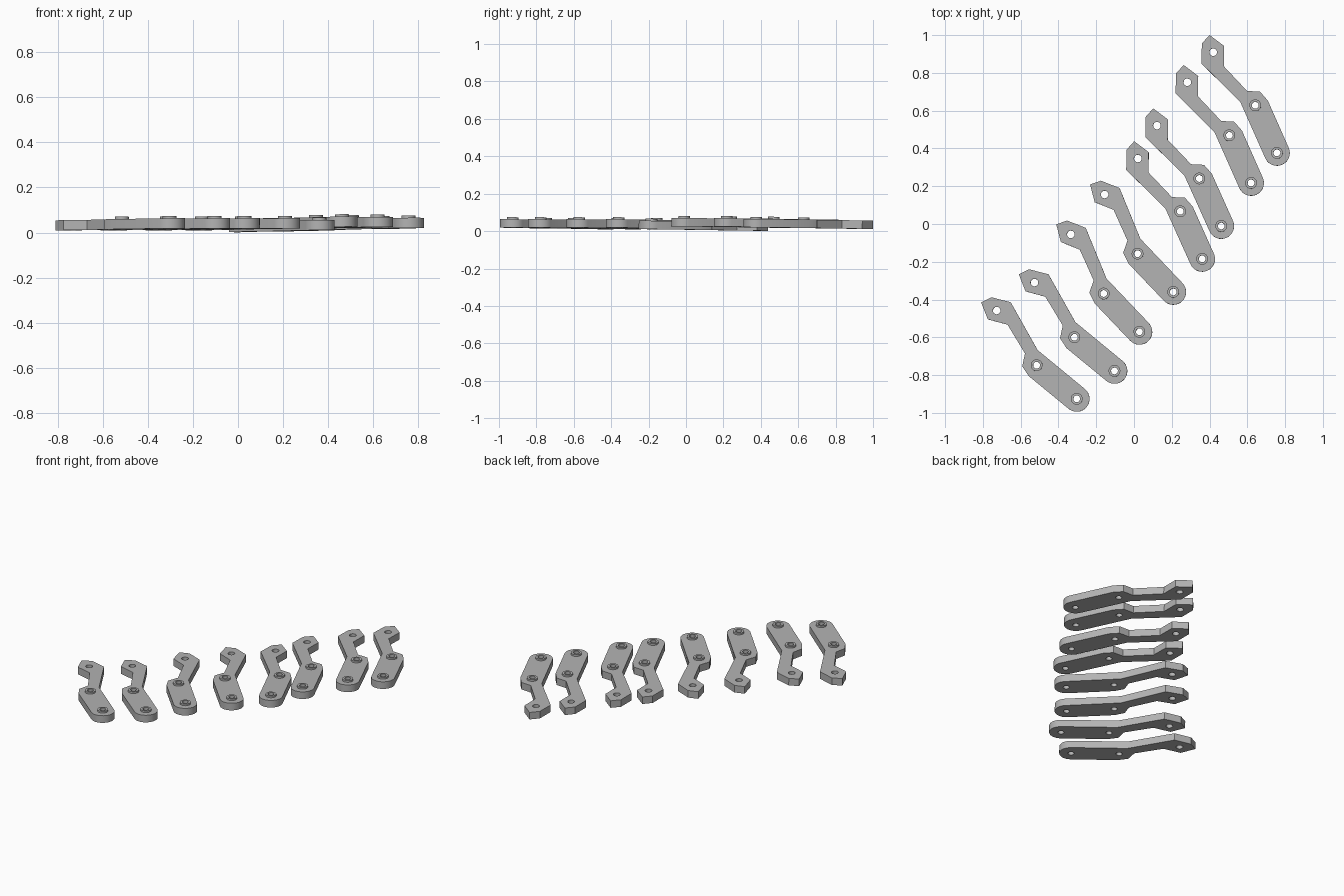
import bpy
from math import sin, cos, pi, radians
from mathutils import Matrix, Vector

cube = bpy.data.objects.get("Cube")
if cube:
    bpy.data.objects.remove(cube)

# One flat grey for everything
grey = bpy.data.materials.new("plain_grey")
grey.use_nodes = True
tone = (0.45, 0.45, 0.45, 1)
grey.diffuse_color = tone
grey.node_tree.nodes["Principled BSDF"].inputs["Base Color"].default_value = tone

THICK = 0.045
BOSS = 0.011
PIVOT = Vector((0, 0))
ELBOW = Vector((0, 0.277))
EYE = Vector((-0.086, 0.625))


def arc(centre, r, start=0, end=2 * pi, n=32):
    full = abs(end - start) > 6
    steps = n if full else n + 1
    return [centre + Vector((r * cos(start + (end - start) * i / n),
                             r * sin(start + (end - start) * i / n))) for i in range(steps)]


def plate(name, loops, z, height, matrix, side):
    """Extrude closed loops; the inner loops become holes."""
    curve = bpy.data.curves.new(name, 'CURVE')
    curve.dimensions = '2D'
    curve.fill_mode = 'BOTH'
    curve.extrude = height / 2
    for loop in loops:
        spline = curve.splines.new('POLY')
        spline.points.add(len(loop) - 1)
        for point, p in zip(spline.points, loop):
            point.co = (p.x * side, p.y, 0, 1)
        spline.use_cyclic_u = True
    obj = bpy.data.objects.new(name, curve)
    bpy.context.collection.objects.link(obj)
    obj.matrix_world = matrix @ Matrix.Translation((0, 0, z + height / 2))
    curve.materials.append(grey)
    bpy.ops.object.select_all(action='DESELECT')
    obj.select_set(True)
    bpy.context.view_layer.objects.active = obj
    bpy.ops.object.convert(target='MESH')
    bpy.ops.object.shade_smooth_by_angle(angle=radians(25))


def head(x, y):
    """Point in the tilted frame of the pointed head."""
    return EYE + Matrix.Rotation(radians(-25.5), 2) @ Vector((x, y))


# Lever outline: round foot, shoulder, neck, pointed head, back
outline = arc(PIVOT, 0.068, -pi, 0, 16)
outline += [Vector(p) for p in ((0.071, 0.272), (0.053, 0.332), (-0.008, 0.364))]
outline += [head(*p) for p in ((0.058, -0.074), (0.057, 0.034), (-0.021, 0.091),
                               (-0.061, 0.045), (-0.061, -0.061))]
outline += [Vector((-0.065, 0.325))]

# Pivot x, y, z, heading in degrees, hand
levers = [
    (0.757, 0.376, 0.020, 24.5, 1), (0.620, 0.217, 0.024, 24.5, 1),
    (0.462, -0.011, 0.025, 24.8, 1), (0.361, -0.185, 0.010, 24.8, 1),
    (0.208, -0.360, 0.018, 43.0, -1), (0.029, -0.571, 0.018, 43.0, -1),
    (-0.103, -0.778, 0.018, 50.0, -1), (-0.303, -0.926, 0.018, 50.0, -1),
]
for i, (x, y, z, heading, side) in enumerate(levers, 1):
    place = (Matrix.Translation((x, y, z)) @ Matrix.Rotation(radians(heading), 4, 'Z')
             @ Matrix.Rotation(radians(-0.7), 4, 'X'))
    holes = [arc(PIVOT, 0.018), arc(ELBOW, 0.018), arc(EYE, 0.02)]
    plate(f"lever_{i}", [outline] + holes, 0, THICK, place, side)
    # Raised rings round the two lower holes
    for label, centre in (("pivot", PIVOT), ("elbow", ELBOW)):
        plate(f"{label}_ring_{i}", [arc(centre, 0.031), arc(centre, 0.018)],
              THICK, BOSS, place, side)
